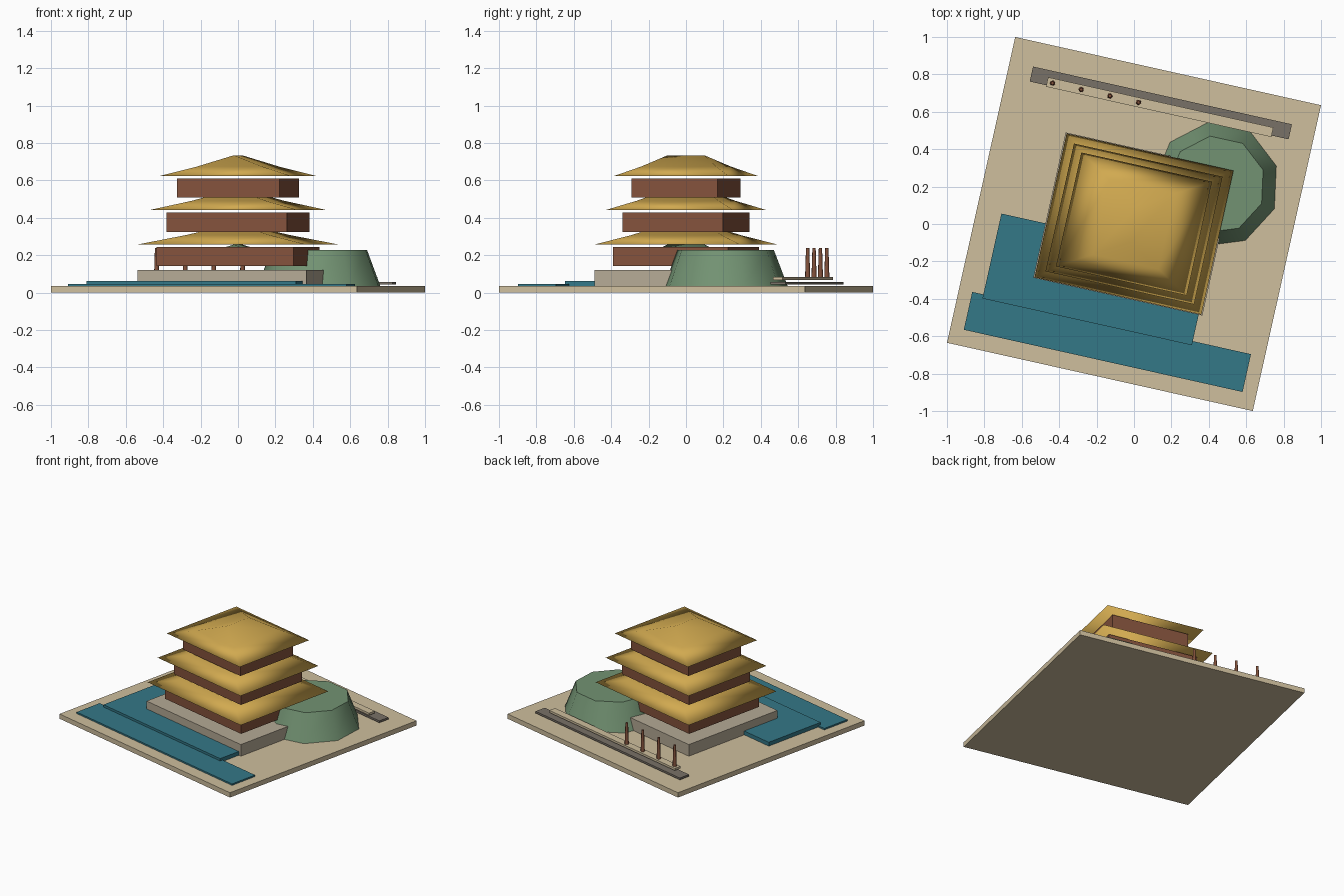
import bpy, bmesh, math
from mathutils import Matrix

if "Cube" in bpy.data.objects:
    bpy.data.objects.remove(bpy.data.objects["Cube"])

TURN = Matrix.Rotation(math.radians(-12.58), 4, 'Z')   # whole scene is turned on its plot


def material(name, rgb):
    m = bpy.data.materials.new(name)
    m.diffuse_color = (*rgb, 1)
    m.use_nodes = True
    m.node_tree.nodes["Principled BSDF"].inputs["Base Color"].default_value = m.diffuse_color
    return m


TAN = material("sand", (0.62, 0.52, 0.34))
STONE = material("stone", (0.46, 0.40, 0.30))
DARK = material("dark_stone", (0.19, 0.165, 0.135))
WATER = material("water", (0.034, 0.188, 0.245))
WOOD = material("wood", (0.23, 0.085, 0.045))
GOLD = material("gold", (0.64, 0.40, 0.08))
GREEN = material("moss", (0.17, 0.29, 0.17))


def loft(name, rings, mat, angle=None, split=False):
    """Closed solid through a stack of point rings."""
    bm = bmesh.new()
    loops = [[bm.verts.new(p) for p in ring] for ring in rings]
    n = len(loops[0])
    for lo, hi in zip(loops, loops[1:]):
        for i in range(n):
            j = (i + 1) % n
            if not split:
                bm.faces.new((lo[i], lo[j], hi[j], hi[i]))
            elif i % 2 == 0:
                bm.faces.new((lo[i], lo[j], hi[j]))
                bm.faces.new((lo[i], hi[j], hi[i]))
            else:
                bm.faces.new((lo[i], lo[j], hi[i]))
                bm.faces.new((lo[j], hi[j], hi[i]))
    bm.faces.new(loops[0][::-1])
    bm.faces.new(loops[-1])
    bmesh.ops.remove_doubles(bm, verts=bm.verts, dist=0.0005)
    bmesh.ops.recalc_face_normals(bm, faces=bm.faces)
    me = bpy.data.meshes.new(name)
    bm.to_mesh(me)
    bm.free()
    me.materials.append(mat)
    ob = bpy.data.objects.new(name, me)
    bpy.context.collection.objects.link(ob)
    ob.matrix_world = TURN
    if angle is not None:
        bpy.ops.object.select_all(action='DESELECT')
        ob.select_set(True)
        bpy.context.view_layer.objects.active = ob
        bpy.ops.object.shade_smooth_by_angle(angle=math.radians(angle))
    return ob


def rect(u0, u1, v0, v1, z):
    return [(u0, v0, z), (u1, v0, z), (u1, v1, z), (u0, v1, z)]


def circle(u, v, r, z, n, start=0):
    return [(u + r * math.cos(math.radians(start + 360 * i / n)),
             v + r * math.sin(math.radians(start + 360 * i / n)), z) for i in range(n)]


def slab(name, u0, u1, v0, v1, z0, z1, mat):
    return loft(name, [rect(u0, u1, v0, v1, z0), rect(u0, u1, v0, v1, z1)], mat)


def hip_roof(name, a, b, z, mat, h=0.11, ridge=0.1):
    # eave, slightly sagging middle ring, ridge
    rings = []
    for t, k in ((0, 0), (0.5, 0.45), (1, 1)):
        u, v = a * (1 - t), b + (ridge - b) * t
        rings.append(rect(-u, u, -v, v, z + h * k))
    ob = loft(name, rings, mat, split=True)
    ob.data.polygons.foreach_set("use_smooth", [True] * len(ob.data.polygons))


# Ground, water and stone terrace
slab("ground", -0.8375, 0.8375, -0.8375, 0.8375, 0, 0.035, TAN)
slab("pond_upper", -0.704, 0.443, -0.565, -0.10, 0.035, 0.063, WATER)
slab("pond_lower", -0.765, 0.762, -0.750, -0.543, 0.035, 0.046, WATER)
slab("terrace", -0.463, 0.463, -0.398, 0.398, 0.035, 0.12, STONE)

# Three storeys, each a wall block under a wide roof
storeys = [(0.375, 0.315, 0.457, 0.394),
           (0.329, 0.275, 0.407, 0.350),
           (0.281, 0.235, 0.358, 0.312)]
for i, (a, b, ra, rb) in enumerate(storeys):
    z = 0.142 + 0.183 * i
    slab(f"wall_{i + 1}", -a, a, -b, b, z, z + 0.102, WOOD)
    hip_roof(f"roof_{i + 1}", ra, rb, z + 0.116, GOLD)
hip_roof("inner_canopy", 0.35, 0.29, 0.147, GREEN)

# Nine-sided hill
hu, hv = 0.384, 0.301
loft("hill", [circle(hu, hv, 0.336, 0.035, 9, 30),
              circle(hu, hv, 0.262, 0.227, 9, 30)], GREEN, 50)

# Walkway at the back with its posts
slab("walkway_base", -0.71, 0.708, 0.622, 0.704, 0.043, 0.057, DARK)
slab("walkway_deck", -0.619, 0.615, 0.614, 0.666, 0.068, 0.084, TAN)
for i in range(4):
    u = -0.589 + 0.157 * i
    loft(f"post_{i + 1}", [circle(u, 0.640, 0.014, 0.084, 8),
                           circle(u, 0.640, 0.009, 0.238, 8)], WOOD, 50)
